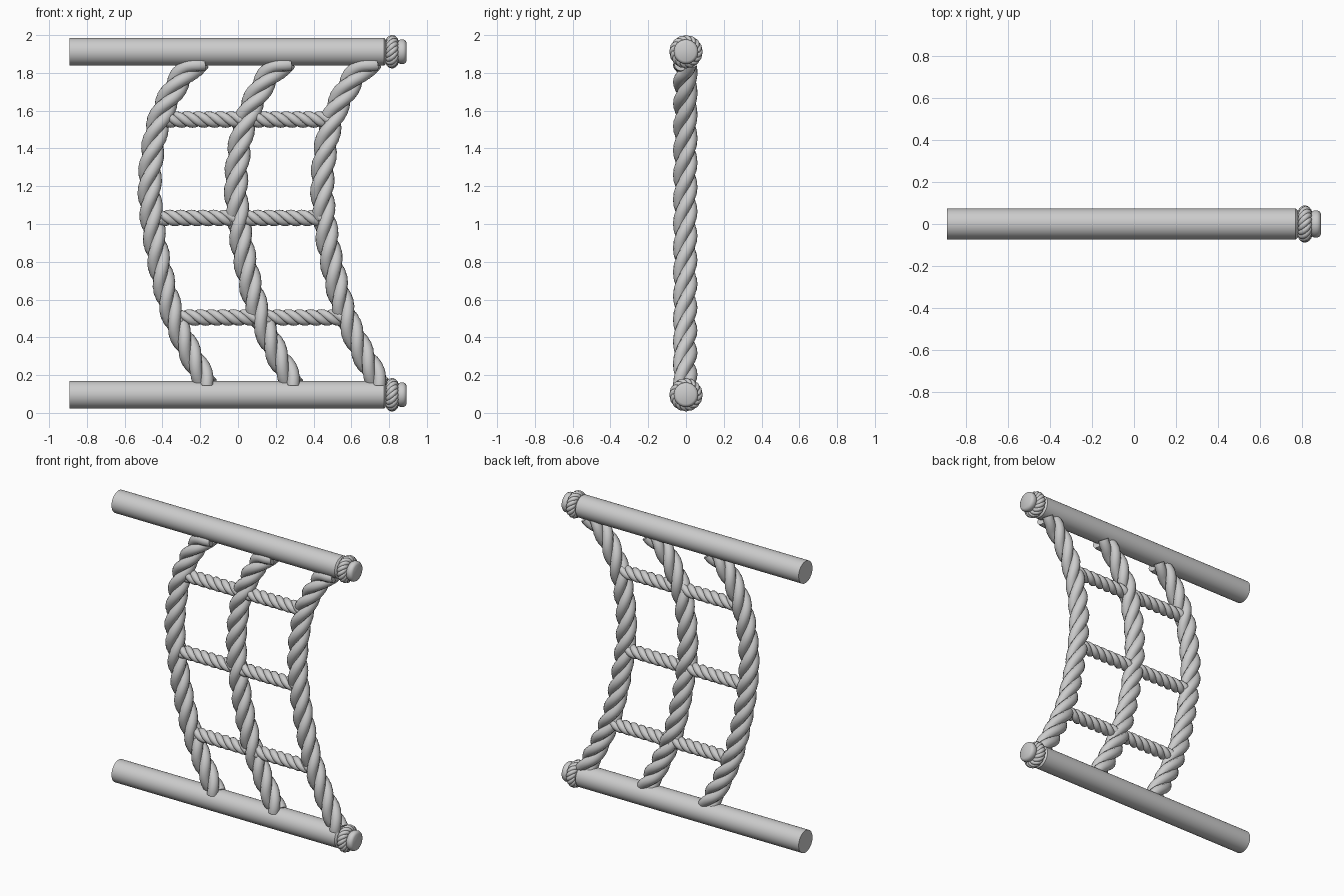
import bpy, bmesh, math
from mathutils import Vector

if "Cube" in bpy.data.objects:
    bpy.data.objects.remove(bpy.data.objects["Cube"])

AXIS_Y, AXIS_X = Vector((0, 1, 0)), Vector((1, 0, 0))


def finish(name, bm, angle=40):
    bmesh.ops.recalc_face_normals(bm, faces=bm.faces)
    me = bpy.data.meshes.new(name)
    bm.to_mesh(me)
    bm.free()
    ob = bpy.data.objects.new(name, me)
    bpy.context.collection.objects.link(ob)
    bpy.ops.object.select_all(action='DESELECT')
    ob.select_set(True)
    bpy.context.view_layer.objects.active = ob
    bpy.ops.object.shade_smooth_by_angle(angle=math.radians(angle))
    return ob


def skin(bm, rings, closed=False):
    """Bridge a list of point rings; cap the ends unless closed."""
    vs = [[bm.verts.new(p) for p in ring] for ring in rings]
    n = len(vs[0])
    for i in range(len(vs) if closed else len(vs) - 1):
        a, b = vs[i], vs[(i + 1) % len(vs)]
        for k in range(n):
            bm.faces.new((a[k], a[(k + 1) % n], b[(k + 1) % n], b[k]))
    if not closed:
        bm.faces.new(vs[0])
        bm.faces.new(vs[-1])


def smooth_path(pts, steps=14):
    """Catmull-Rom curve through the points."""
    p = [2 * pts[0] - pts[1]] + pts + [2 * pts[-1] - pts[-2]]
    out = []
    for i in range(1, len(p) - 2):
        a, b, c, d = p[i - 1:i + 3]
        for s in range(steps):
            t = s / steps
            out.append(0.5 * (2 * b + (c - a) * t + (2 * a - 5 * b + 4 * c - d) * t * t
                              + (3 * b - a - 3 * c + d) * t ** 3))
    return out + [pts[-1]]


def rope(name, path, flat, helix_r, strand_r, strands, pitch, phase=0, closed=False, sides=12):
    """Right-handed twisted rope along a path lying in a plane with normal `flat`."""
    n = len(path)

    def tangent(pts, i):
        if closed:
            return (pts[(i + 1) % n] - pts[i - 1]).normalized()
        return (pts[min(i + 1, n - 1)] - pts[max(i - 1, 0)]).normalized()

    dist = [0.0]
    for i in range(1, n):
        dist.append(dist[-1] + (path[i] - path[i - 1]).length)
    bm = bmesh.new()
    for k in range(strands):
        radial = []
        for i in range(n):
            u = flat.cross(tangent(path, i))
            a = phase + math.tau * (k / strands + dist[i] / pitch)
            radial.append(u * math.cos(a) + flat * math.sin(a))
        centre = [path[i] + radial[i] * helix_r for i in range(n)]
        rings = []
        for i in range(n):
            t = tangent(centre, i)
            e = (radial[i] - t * radial[i].dot(t)).normalized()
            f = t.cross(e)
            rings.append([centre[i] + strand_r * (e * math.cos(math.tau * j / sides)
                          + f * math.sin(math.tau * j / sides)) for j in range(sides)])
        skin(bm, rings, closed)
    return finish(name, bm, 60)


# Poles with a grooved, knobbed end, each bound by a rope ring
POLE = [(-0.892, 0.074), (0.772, 0.074), (0.782, 0.064), (0.786, 0.052), (0.842, 0.052),
        (0.85, 0.06), (0.86, 0.065), (0.876, 0.065), (0.886, 0.06), (0.892, 0.05)]
for tag, z in (("bottom", 0.096), ("top", 1.912)):
    bm = bmesh.new()
    skin(bm, [[(x, r * math.cos(math.tau * j / 32), z + r * math.sin(math.tau * j / 32))
               for j in range(32)] for x, r in POLE])
    finish(tag + "_pole", bm)
    R, N = 0.055, 96
    circle = [Vector((0.816, R * math.cos(math.tau * i / N), z + R * math.sin(math.tau * i / N)))
              for i in range(N)]
    rope(tag + "_pole_binding", circle, AXIS_X, 0.019, 0.0145, 4,
         2 * N * R * math.sin(math.pi / N) / 4, closed=True)

# Three sagging upright ropes
SAG = [(-0.165, 0.145), (-0.19, 0.2), (-0.25, 0.31), (-0.345, 0.52), (-0.41, 0.76), (-0.452, 1.0),
       (-0.468, 1.2), (-0.45, 1.4), (-0.41, 1.57), (-0.335, 1.72), (-0.27, 1.81), (-0.19, 1.86)]
for i, tag in enumerate(("left", "middle", "right")):
    pts = [Vector((x + 0.457 * i, -0.004, z)) for x, z in SAG]
    rope(tag + "_upright_rope", smooth_path(pts), AXIS_Y, 0.031, 0.034, 3, 0.39,
         phase=-math.pi / 2)

# Cross ropes between the uprights
for tag, x, z in (("lower", -0.345, 0.505), ("centre", -0.45, 1.032), ("upper", -0.415, 1.553)):
    line = [Vector((x + 0.914 * i / 100, -0.004, z)) for i in range(101)]
    rope(tag + "_cross_rope", line, AXIS_Y, 0.022, 0.022, 3, 0.175)
